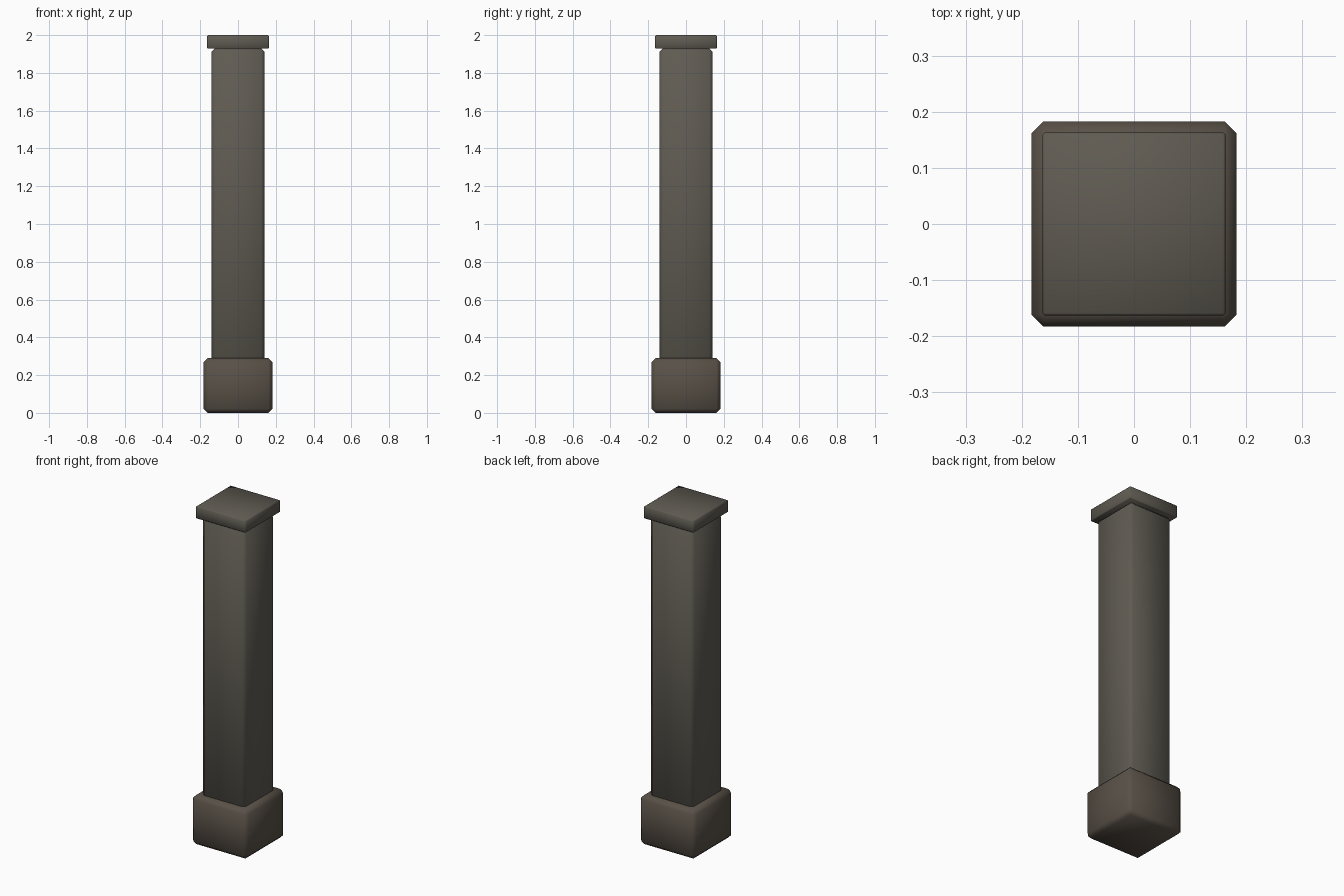
import bpy
import math

if "Cube" in bpy.data.objects:
    bpy.data.objects.remove(bpy.data.objects["Cube"])


def material(name, rgb):
    m = bpy.data.materials.new(name)
    m.diffuse_color = (*rgb, 1)
    m.use_nodes = True
    m.node_tree.nodes["Principled BSDF"].inputs["Base Color"].default_value = m.diffuse_color
    return m


def block(name, half, z0, z1, bevel, mat):
    """Square block from z0 to z1 with chamfered edges."""
    bpy.ops.mesh.primitive_cube_add(size=1, location=(0, 0, (z0 + z1) / 2))
    ob = bpy.context.object
    ob.name = name
    ob.scale = (half * 2, half * 2, z1 - z0)
    bpy.ops.object.transform_apply(location=False, rotation=False, scale=True)
    mod = ob.modifiers.new("Bevel", 'BEVEL')
    mod.width = bevel
    mod.segments = 1
    bpy.ops.object.modifier_apply(modifier=mod.name)
    ob.data.materials.append(mat)
    bpy.ops.object.shade_smooth_by_angle(angle=math.radians(60))
    return ob


stone = material("stone", (0.115, 0.105, 0.085))
dark_stone = material("dark_stone", (0.10, 0.082, 0.064))

# Plinth
block("pillar_base", 0.183, 0.0, 0.29, 0.022, dark_stone)
# Shaft, sunk into the plinth
block("pillar_shaft", 0.1415, 0.25, 1.93, 0.018, stone)
# Flat cap slab
block("pillar_cap", 0.163, 1.928, 2.0, 0.004, stone)
